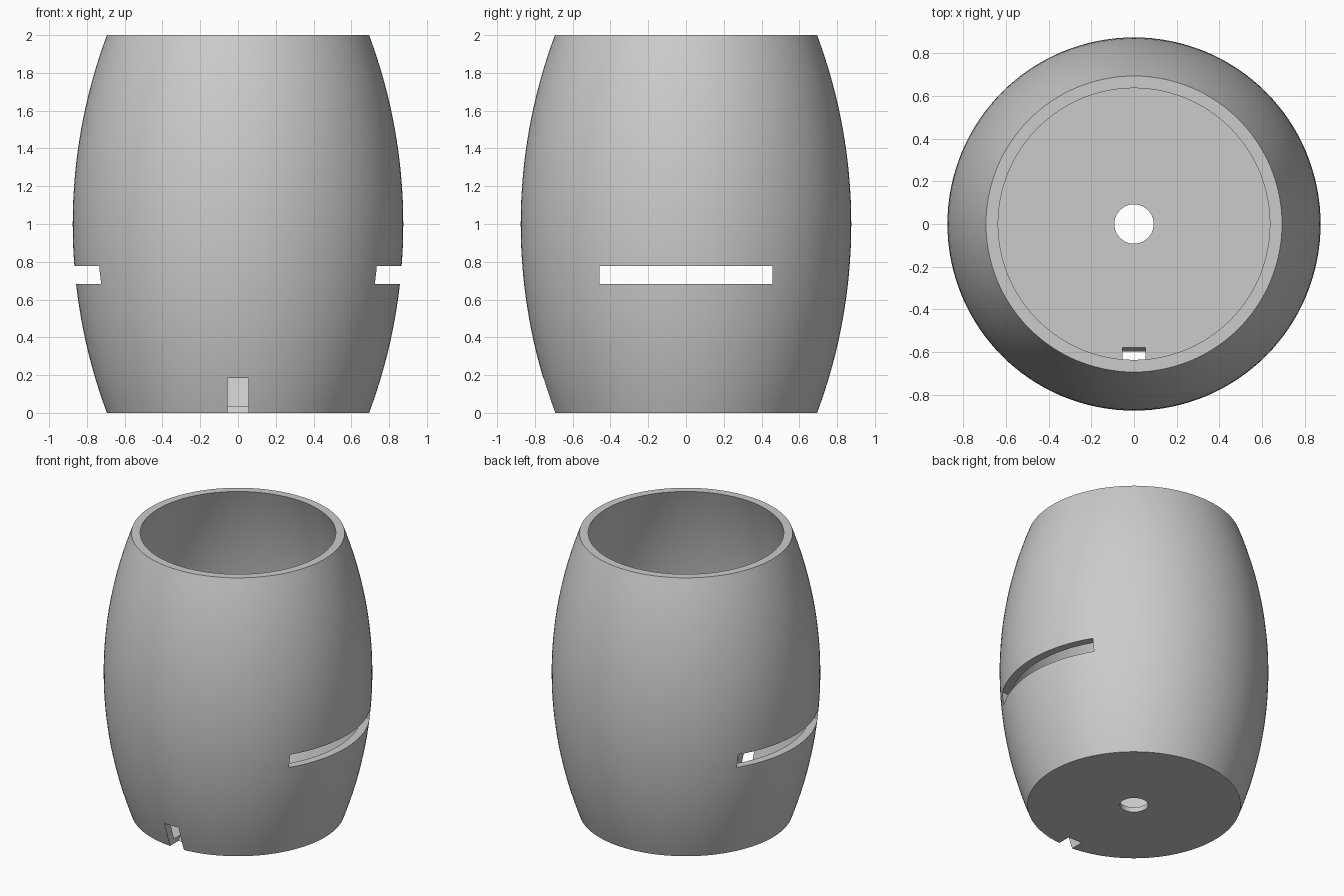
import bpy, bmesh, math

cube = bpy.data.objects.get("Cube")
if cube:
    bpy.data.objects.remove(cube, do_unlink=True)

SEGMENTS, STEPS = 128, 32
END_R, MID_R, WALL, FLOOR = 0.694, 0.875, 0.057, 0.035

grey = bpy.data.materials.new("plain grey")
grey.use_nodes = True
colour = (0.6, 0.6, 0.6, 1)
grey.diffuse_color = colour
grey.node_tree.nodes["Principled BSDF"].inputs["Base Color"].default_value = colour


def bulge(z):
    """Outer radius of the barrel: a circular arc between the two ends."""
    sag = MID_R - END_R
    arc = (1 + sag * sag) / (2 * sag)
    return MID_R - arc + math.sqrt(arc * arc - (z - 1) ** 2)


def make_object(name, bm):
    bmesh.ops.recalc_face_normals(bm, faces=bm.faces)
    mesh = bpy.data.meshes.new(name)
    bm.to_mesh(mesh)
    bm.free()
    mesh.materials.append(grey)
    obj = bpy.data.objects.new(name, mesh)
    bpy.context.collection.objects.link(obj)
    return obj


def lathe(name, profile):
    """Spin a closed (radius, z) profile around the z axis."""
    bm = bmesh.new()
    rings = []
    for i in range(SEGMENTS):
        a = math.tau * i / SEGMENTS
        rings.append([bm.verts.new((r * math.cos(a), r * math.sin(a), z)) for r, z in profile])
    n = len(profile)
    for i in range(SEGMENTS):
        a, b = rings[i], rings[(i + 1) % SEGMENTS]
        for j in range(n):
            k = (j + 1) % n
            bm.faces.new((a[j], b[j], b[k], a[k]))
    return make_object(name, bm)


def prism(name, outline, half_width):
    """Extrude a (y, z) outline across x."""
    bm = bmesh.new()
    face = bm.faces.new([bm.verts.new((-half_width, y, z)) for y, z in outline])
    moved = bmesh.ops.extrude_face_region(bm, geom=[face])["geom"]
    bmesh.ops.translate(bm, vec=(2 * half_width, 0, 0),
                        verts=[v for v in moved if isinstance(v, bmesh.types.BMVert)])
    return make_object(name, bm)


# Barrel shell with a floor and a central drain hole
HOLE_R = 0.092
outer = [(bulge(2 * i / STEPS), 2 * i / STEPS) for i in range(STEPS + 1)]
heights = [2 + (FLOOR - 2) * i / STEPS for i in range(STEPS + 1)]
inner = [(bulge(z) - WALL, z) for z in heights]
barrel = lathe("barrel_pot", outer + inner + [(HOLE_R, FLOOR), (HOLE_R, 0)])

# Side slots through both walls, and the notch at the front foot
slot = prism("side_slot_cutter", [(-0.458, 0.683), (0.458, 0.683), (0.458, 0.778), (-0.458, 0.778)], 1.2)
notch = prism("front_notch_cutter",
              [(-1, -0.1), (-0.645, -0.1), (-0.597, 0), (-0.58, FLOOR), (-0.51, 0.185), (-1, 0.185)], 0.055)

for cutter in (slot, notch):
    mod = barrel.modifiers.new(cutter.name, "BOOLEAN")
    mod.operation = "DIFFERENCE"
    mod.solver = "EXACT"
    mod.object = cutter

# Bake the cuts, then remove the cutters
bpy.context.view_layer.update()
cut_mesh = bpy.data.meshes.new_from_object(
    barrel.evaluated_get(bpy.context.evaluated_depsgraph_get()))
barrel.modifiers.clear()
barrel.data = cut_mesh
for cutter in (slot, notch):
    bpy.data.objects.remove(cutter, do_unlink=True)

bpy.ops.object.select_all(action="DESELECT")
barrel.select_set(True)
bpy.context.view_layer.objects.active = barrel
bpy.ops.object.shade_smooth_by_angle(angle=math.radians(30))
